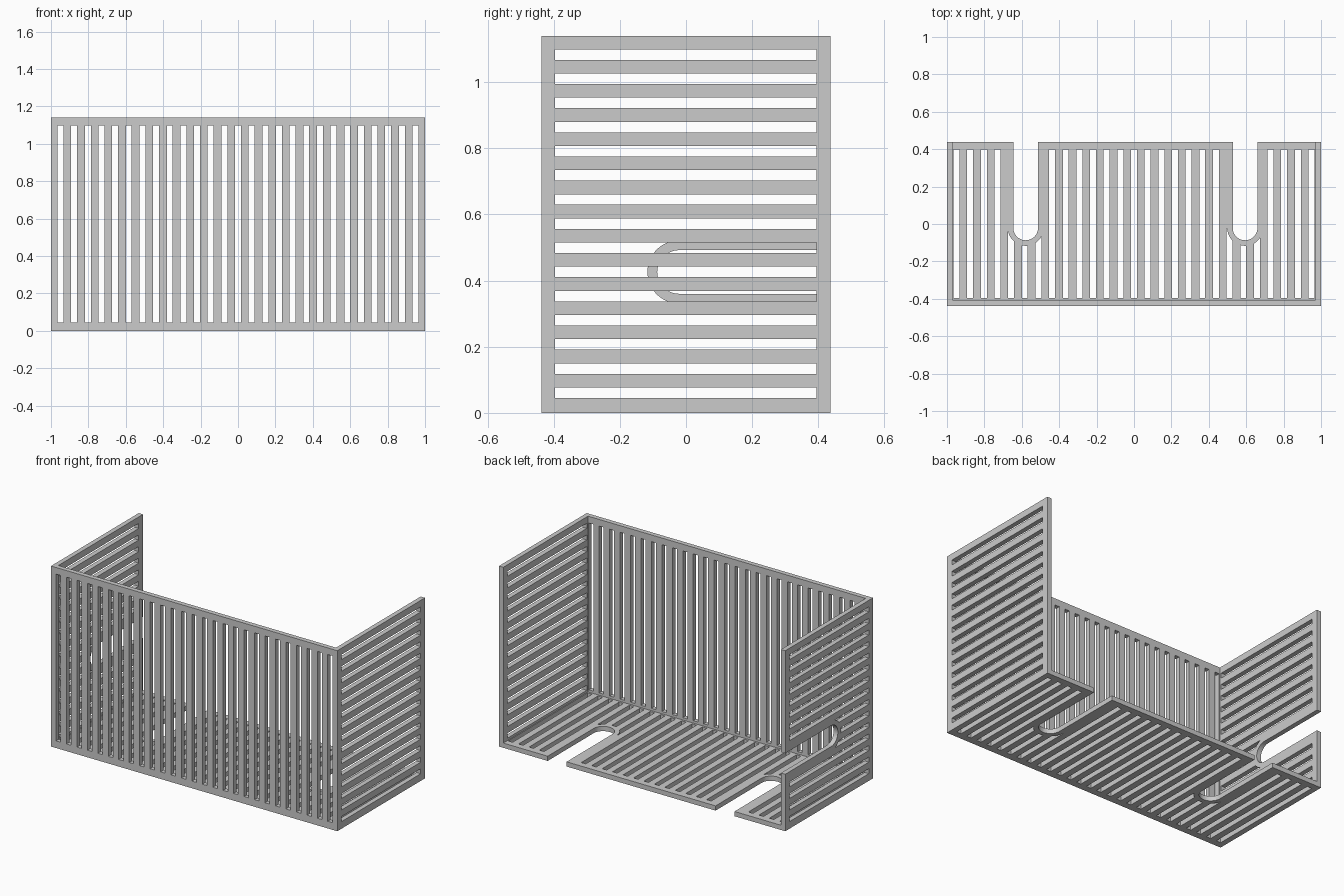
import bpy, math
from mathutils import Matrix

if "Cube" in bpy.data.objects:
    bpy.data.objects.remove(bpy.data.objects["Cube"])

T = 0.03                       # wall thickness
Y, H = 0.4375, 1.14            # half depth, height
PITCH, HALF = 0.073, 0.0158    # slot spacing, half slot width
R, RIM, CV = 0.066, 0.0955, -0.021   # cable notch radius, rim radius, arc centre

grey = bpy.data.materials.new("light grey")
grey.diffuse_color = (0.6, 0.6, 0.6, 1)
grey.use_nodes = True
grey.node_tree.nodes["Principled BSDF"].inputs["Base Color"].default_value = grey.diffuse_color


def rim_height(u, notch):
    """Lower edge of the solid rim round a notch, at position u."""
    return CV - math.sqrt(max(0, RIM ** 2 - (u - notch) ** 2))


def slot(u, v0, v1, notches):
    """Outline of one slot, shortened where a notch rim crosses it."""
    a, b = u - HALF, u + HALF
    for n in notches:
        if a < n + RIM and b > n - RIM:
            us = [b + (a - b) * i / 8 for i in range(9)]
            return [(a, v0), (b, v0)] + [(x, rim_height(x, n)) for x in us]
    return [(a, v0), (b, v0), (b, v1), (a, v1)]


def panel(name, u0, u1, v0, v1, slots, s0, s1, matrix, notches=()):
    """Flat slotted plate in u, v, extruded by T and placed by matrix."""
    outline = [(u0, v0), (u1, v0), (u1, v1)]
    for n in sorted(notches, reverse=True):
        outline.append((n + R, v1))
        outline += [(n + R * math.cos(t), CV - R * math.sin(t))
                    for t in (math.pi * i / 24 for i in range(25))]
        outline.append((n - R, v1))
    outline.append((u0, v1))
    curve = bpy.data.curves.new(name, 'CURVE')
    curve.dimensions, curve.fill_mode, curve.extrude = '2D', 'BOTH', T / 2
    for pts in [outline] + [slot(u, s0, s1, notches) for u in slots]:
        sp = curve.splines.new('POLY')
        sp.points.add(len(pts) - 1)
        for p, (u, v) in zip(sp.points, pts):
            p.co = (u, v, 0, 1)
        sp.use_cyclic_u = True
    tmp = bpy.data.objects.new(name + "_outline", curve)
    bpy.context.collection.objects.link(tmp)
    bpy.context.view_layer.update()
    mesh = bpy.data.meshes.new_from_object(
        tmp.evaluated_get(bpy.context.evaluated_depsgraph_get()))
    bpy.data.objects.remove(tmp)
    mesh.materials.clear()
    mesh.materials.append(grey)
    for f in mesh.polygons:
        f.use_smooth = False
    ob = bpy.data.objects.new(name, mesh)
    ob.matrix_world = matrix
    bpy.context.collection.objects.link(ob)


def place(w, u_axis, v_axis):
    """Matrix sending u, v to the given axes, with the plate centred at w."""
    n = u_axis.cross(v_axis)
    m = Matrix((u_axis, v_axis, n)).transposed().to_4x4()
    m.translation = w
    return m


from mathutils import Vector
X, YA, Z = Vector((1, 0, 0)), Vector((0, 1, 0)), Vector((0, 0, 1))
columns = [(i - 13) * PITCH for i in range(27)]
rows = [0.061 + i * PITCH for i in range(15)]

# front wall with upright slots
panel("front_wall", -1, 1, 0, H, columns, 0.045, 1.098,
      place(Vector((0, -Y + T / 2, 0)), X, Z))
# floor with two notches open to the back
panel("floor", -1 + T, 1 - T, -Y + T, Y, columns, -0.395, 0.397,
      place(Vector((0, 0, T / 2)), X, YA), (-0.579, 0.594))
# side walls, the left one with a notch
panel("right_wall", 0, H, -Y + T, Y, rows, -0.396, 0.395,
      place(Vector((1 - T / 2, 0, 0)), Z, YA))
panel("left_wall", 0, H, -Y + T, Y, rows, -0.396, 0.395,
      place(Vector((-1 + T / 2, 0, 0)), Z, YA), (0.426,))
